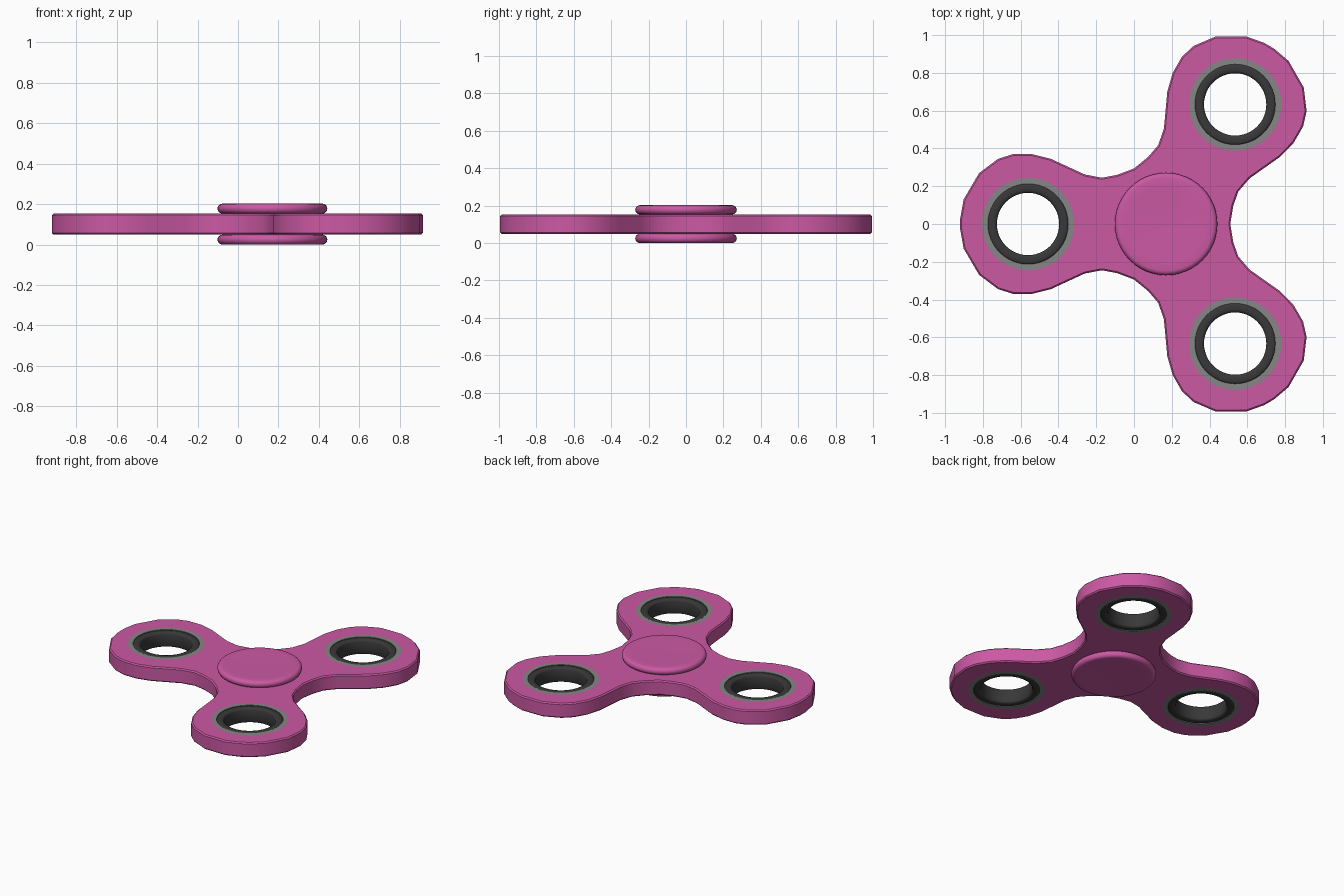
import bpy, bmesh, math

if "Cube" in bpy.data.objects:
    bpy.data.objects.remove(bpy.data.objects["Cube"])

HUB_X, ARM = 0.17, 0.731          # hub position, hub-to-ring distance
Z0, Z1 = 0.049, 0.153             # body bottom and top
ANGLES = [math.radians(a) for a in (180, 300, 60)]


def material(name, colour):
    m = bpy.data.materials.new(name)
    m.diffuse_color = colour
    m.use_nodes = True
    m.node_tree.nodes["Principled BSDF"].inputs["Base Color"].default_value = m.diffuse_color
    return m


pink = material("pink_plastic", (0.60, 0.10, 0.37, 1))
dark = material("dark_metal", (0.04, 0.04, 0.04, 1))
grey = material("grey_metal", (0.24, 0.24, 0.24, 1))


def finish(bm, name, mat=None):
    bmesh.ops.recalc_face_normals(bm, faces=bm.faces)
    me = bpy.data.meshes.new(name)
    bm.to_mesh(me)
    bm.free()
    ob = bpy.data.objects.new(name, me)
    bpy.context.collection.objects.link(ob)
    if mat:
        me.materials.append(mat)
    return ob


def smooth(ob, angle=38):
    bpy.ops.object.select_all(action='DESELECT')
    ob.select_set(True)
    bpy.context.view_layer.objects.active = ob
    bpy.ops.object.shade_smooth_by_angle(angle=math.radians(angle))


def lathe(name, profile, loc, mat=None, n=48, closed=True):
    """Revolve an (r, z) profile about a vertical axis at loc."""
    bm = bmesh.new()
    rings = []
    for r, z in profile:
        if r == 0:
            rings.append([bm.verts.new((loc[0], loc[1], z))] * n)
        else:
            rings.append([bm.verts.new((loc[0] + r * math.cos(2 * math.pi * i / n),
                                        loc[1] + r * math.sin(2 * math.pi * i / n), z))
                          for i in range(n)])
    pairs = list(zip(rings, rings[1:]))
    if closed:
        pairs.append((rings[-1], rings[0]))
    for a, b in pairs:
        for i in range(n):
            j = (i + 1) % n
            quad = list(dict.fromkeys((a[i], a[j], b[j], b[i])))
            bm.faces.new(quad)
    return finish(bm, name, mat)


# three-armed body: half an arm outline, mirrored and turned three times
half = [(0.26, 0.26), (0.34, 0.245), (0.43, 0.262), (0.61, 0.345),
        (0.71, 0.37), (0.81, 0.37), (0.89, 0.345), (0.99, 0.27),
        (1.072, 0.13), (1.09, 0.03)]
arm = [(0.17, -0.294)] + [(u, -v) for u, v in half] + half[::-1]
bm = bmesh.new()
verts = []
for a in (ANGLES[0], ANGLES[1], ANGLES[2]):
    c, s = math.cos(a), math.sin(a)
    verts += [bm.verts.new((HUB_X + u * c - v * s, u * s + v * c, Z0)) for u, v in arm]
# order arms counter-clockwise: 180, 300, 60
face = bm.faces.new(verts)
new = bmesh.ops.extrude_face_region(bm, geom=[face])["geom"]
for v in new:
    if isinstance(v, bmesh.types.BMVert):
        v.co.z = Z1
rim = [e for e in bm.edges if abs(e.verts[0].co.z - e.verts[1].co.z) < 1e-4]
bmesh.ops.bevel(bm, geom=rim, offset=0.008, segments=1, affect='EDGES', profile=0.5)
body = finish(bm, "spinner_body", pink)

centres = [(HUB_X + ARM * math.cos(a), ARM * math.sin(a)) for a in ANGLES]

# ring sockets cut through the body
for i, c in enumerate(centres):
    cutter = lathe(f"socket_cutter_{i + 1}", [(0, -0.1), (0.245, -0.1), (0.245, 0.3), (0, 0.3)],
                   c, closed=False)
    mod = body.modifiers.new("socket", 'BOOLEAN')
    mod.operation, mod.solver, mod.object = 'DIFFERENCE', 'EXACT', cutter
    bpy.context.view_layer.objects.active = body
    bpy.ops.object.modifier_apply(modifier=mod.name)
    bpy.data.objects.remove(cutter)
smooth(body)

# outer grey race and inner dark ring in each arm
for i, c in enumerate(centres):
    race = lathe(f"outer_race_{i + 1}",
                 [(0.245, Z0), (0.245, Z1), (0.213, Z1), (0.213, Z0)], c, grey)
    smooth(race)
    b = 0.012
    ring = lathe(f"weight_ring_{i + 1}",
                 [(0.215, Z0 + b), (0.215, Z1 - b), (0.211, Z1 - 0.003), (0.203, Z1),
                  (0.180, Z1), (0.169, Z1 - 0.004), (0.165, Z1 - b),
                  (0.165, Z0 + b), (0.169, Z0 + 0.004), (0.180, Z0), (0.203, Z0),
                  (0.211, Z0 + 0.003)], c, dark)
    smooth(ring, 50)

# finger caps above and below the hub, with rounded rims
for name, z, d in (("top_cap", Z1, 1), ("bottom_cap", Z0, -1)):
    h, r = 0.049, 0.0245
    prof = [(0, z + d * (h - 0.004)), (0.12, z + d * (h - 0.003)), (0.21, z + d * h)]
    prof += [(0.247 + r * math.sin(t), z + d * (h / 2 + r * math.cos(t)))
             for t in (math.pi * k / 8 for k in range(9))]
    prof.append((0, z))
    smooth(lathe(name, prof, (HUB_X, 0), pink, closed=False), 50)

# lowest point onto z = 0 (caps span 0 to 0.202)
